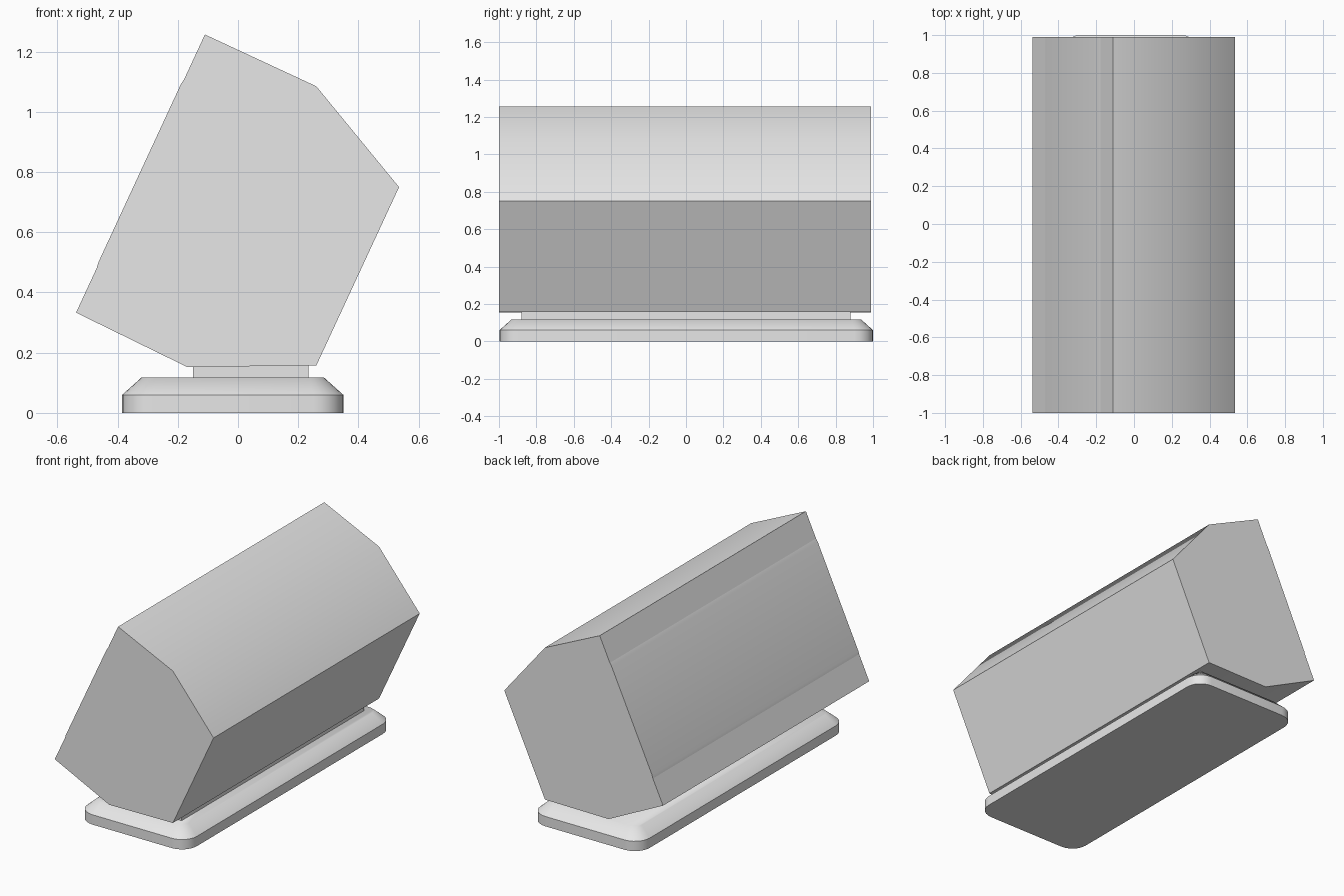
import bpy, bmesh, math
from mathutils import Vector

cube = bpy.data.objects.get("Cube")
if cube:
    bpy.data.objects.remove(cube, do_unlink=True)

grey = bpy.data.materials.new("plain_grey")
grey.use_nodes = True
colour = (0.8, 0.8, 0.8, 1)
grey.diffuse_color = colour
grey.node_tree.nodes["Principled BSDF"].inputs["Base Color"].default_value = colour


def loft(name, rings, caps=True):
    """Skin a list of matching closed point rings and smooth it by angle."""
    bm = bmesh.new()
    loops = [[bm.verts.new(p) for p in ring] for ring in rings]
    n = len(loops[0])
    for a, b in zip(loops, loops[1:]):
        for i in range(n):
            j = (i + 1) % n
            bm.faces.new((a[i], a[j], b[j], b[i]))
    if caps:
        bm.faces.new(loops[0])
        bm.faces.new(loops[-1])
    bmesh.ops.recalc_face_normals(bm, faces=bm.faces)
    mesh = bpy.data.meshes.new(name)
    bm.to_mesh(mesh)
    bm.free()
    mesh.materials.append(grey)
    obj = bpy.data.objects.new(name, mesh)
    bpy.context.collection.objects.link(obj)
    bpy.ops.object.select_all(action='DESELECT')
    obj.select_set(True)
    bpy.context.view_layer.objects.active = obj
    bpy.ops.object.shade_smooth_by_angle(angle=math.radians(45))
    return obj


def extrude(name, profile, y0, y1):
    return loft(name, [[(x, y, z) for x, z in profile] for y in (y0, y1)])


def rounded_rect(x0, x1, y0, y1, r, z, steps=6):
    pts = []
    corners = ((x1, y1, -1, -1), (x0, y1, 1, -1), (x0, y0, 1, 1), (x1, y0, -1, 1))
    for k, (x, y, sx, sy) in enumerate(corners):
        for i in range(steps + 1):
            a = math.pi / 2 * (k + i / steps)
            pts.append((x + sx * r + r * math.cos(a), y + sy * r + r * math.sin(a), z))
    return pts


# Tilted six-sided housing
FRONT, BACK = -1.0, 0.99
housing = [(-0.11, 1.257), (0.26, 1.085), (0.535, 0.75),
           (0.26, 0.157), (-0.17, 0.153), (-0.538, 0.333)]
extrude("housing", housing, FRONT, BACK)

# Thin chamfered panel on the long left-hand slope
top, bottom = Vector(housing[0]), Vector(housing[-1])
along = bottom - top
outward = Vector((along.y, -along.x)).normalized()
if outward.x > 0:
    outward.negate()
panel = [top + along * t + outward * h
         for t, h in ((0.16, 0), (0.18, 0.003), (0.82, 0.003), (0.84, 0))]
extrude("side_panel", panel, FRONT, BACK)

# Neck between housing and foot
extrude("neck", [(-0.15, 0.11), (0.235, 0.11), (0.235, 0.158), (-0.15, 0.158)], -0.88, 0.88)

# Rounded foot plate with a sloping shoulder
loft("foot_plate", [
    rounded_rect(-0.385, 0.35, -0.997, 1, 0.1, 0),
    rounded_rect(-0.385, 0.35, -0.997, 1, 0.1, 0.06),
    rounded_rect(-0.32, 0.285, -0.932, 0.935, 0.05, 0.118),
])
